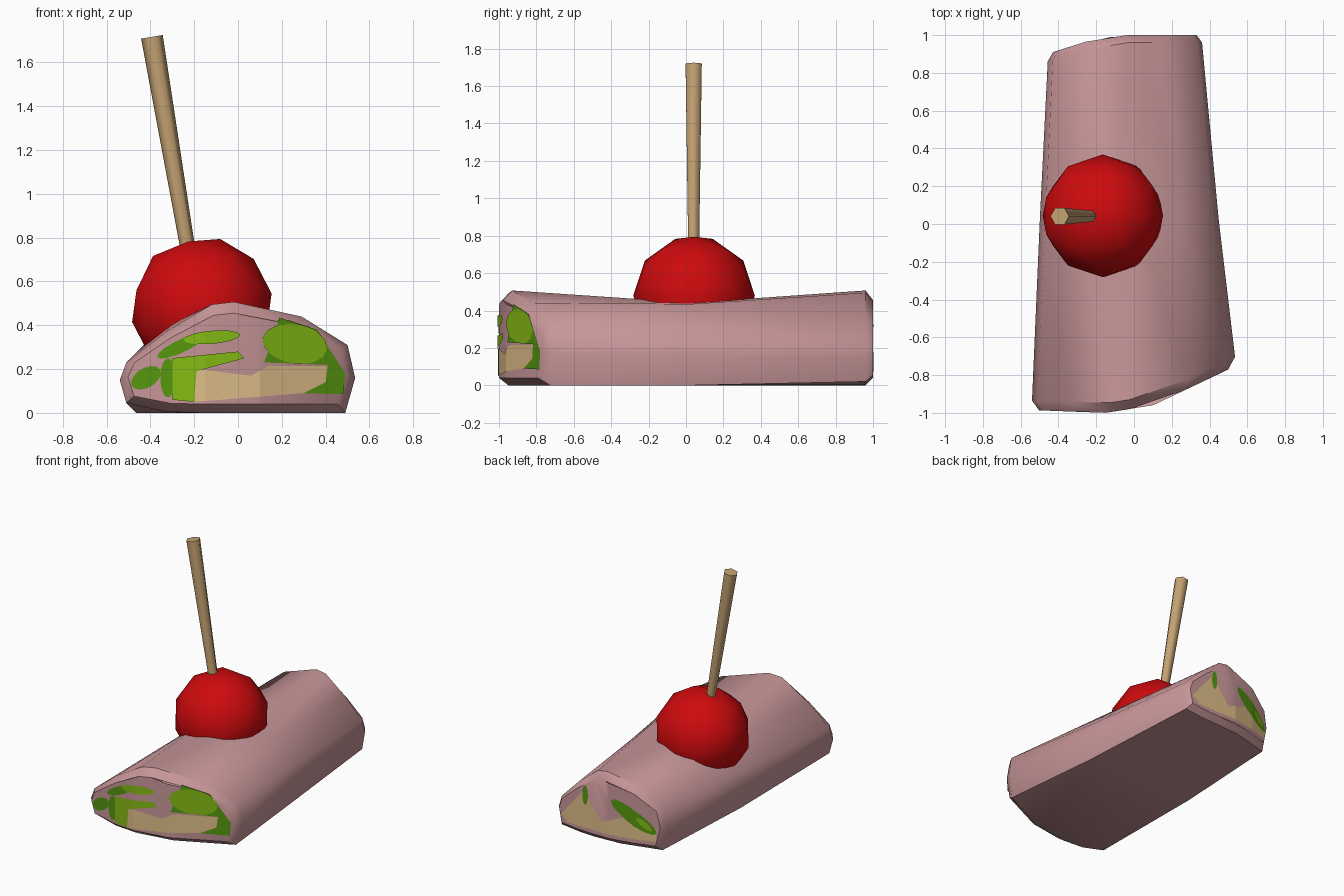
import bpy, bmesh, math
from mathutils import Vector, Matrix

if "Cube" in bpy.data.objects:
    bpy.data.objects.remove(bpy.data.objects["Cube"])

def mat(name, rgb):
    m = bpy.data.materials.new(name)
    m.diffuse_color = (*rgb, 1)
    m.use_nodes = True
    m.node_tree.nodes["Principled BSDF"].inputs["Base Color"].default_value = m.diffuse_color
    return m

PINK = mat("ham pink", (0.575, 0.305, 0.315))
TAN = mat("filling tan", (0.74, 0.52, 0.25))
LIGHT = mat("light green", (0.235, 0.50, 0.007))
DARK = mat("dark green", (0.095, 0.31, 0.005))
RED = mat("cherry red", (0.61, 0.003, 0.004))
WOOD = mat("stick wood", (0.55, 0.36, 0.17))
OFFSET = {TAN: 0.003, DARK: 0.005, LIGHT: 0.007}   # layering of the filling

def finish(bm, name, material, angle=None):
    me = bpy.data.meshes.new(name)
    bm.to_mesh(me)
    bm.free()
    me.materials.append(material)
    ob = bpy.data.objects.new(name, me)
    bpy.context.collection.objects.link(ob)
    if angle:
        bpy.ops.object.select_all(action='DESELECT')
        ob.select_set(True)
        bpy.context.view_layer.objects.active = ob
        bpy.ops.object.shade_smooth_by_angle(angle=math.radians(angle))

# Cut ends: y as a function of u (x as seen by someone facing that end)
FRONT = [(-0.54, -0.985), (-0.15, -1.0), (0.10, -0.96), (0.50, -0.77)]
BACK = [(-0.54, 1.0), (0.03, 1.0), (0.27, 0.965), (0.50, 0.91)]

def end_y(curve, u):
    for (a, ya), (b, yb) in zip(curve, curve[1:]):
        if u <= b or b == curve[-1][0]:
            return ya + (yb - ya) * (u - a) / (b - a)

def place(front, u, z, off=0.0):
    """Point on a cut end, moved outward by off; the back is narrower and turned round."""
    if front:
        return Vector((u, end_y(FRONT, u) - off, z))
    return Vector((-0.05 - 0.76 * u, end_y(BACK, u) + off, z))

def add_patch(bm, front, pts, off):
    """Flat outline folded onto a curved cut end."""
    t = bmesh.new()
    t.faces.new([t.verts.new((u, 0, z)) for u, z in pts])
    bmesh.ops.triangulate(t, faces=t.faces[:])
    for u, _ in (FRONT if front else BACK)[1:-1]:
        bmesh.ops.bisect_plane(t, geom=t.verts[:] + t.edges[:] + t.faces[:],
                               plane_co=(u, 0, 0), plane_no=(1, 0, 0))
    for v in t.verts:
        v.co = place(front, v.co.x, v.co.z, off)
    t.normal_update()
    for f in t.faces:
        if (f.normal.y > 0) == front:
            f.normal_flip()
    vm = {v: bm.verts.new(v.co) for v in t.verts}
    for f in t.faces:
        bm.faces.new([vm[v] for v in f.verts])
    t.free()

def patch(name, material, front, pts):
    bm = bmesh.new()
    add_patch(bm, front, pts, OFFSET[material])
    finish(bm, name, material)

def leaf(name, material, front, u, z, ru, rz, tilt):
    """Oval filling patch."""
    c, s = math.cos(math.radians(tilt)), math.sin(math.radians(tilt))
    ring = [(ru * math.cos(k * math.pi / 7), rz * math.sin(k * math.pi / 7)) for k in range(14)]
    patch(name, material, front, [(u + a * c - b * s, z + a * s + b * c) for a, b in ring])

# Ham roll: lofted along y; the back section is the front one turned round
front = [(-0.33, 0.005), (-0.16, 0), (0.11, 0), (0.49, 0), (0.535, 0.16), (0.50, 0.31), (0.29, 0.44),
         (-0.02, 0.507), (-0.12, 0.495), (-0.33, 0.37), (-0.51, 0.23), (-0.54, 0.15), (-0.51, 0.045)]
n = len(front)
back = [front[(15 - i) % n] for i in range(n)]
back[3] = (-0.51, 0.02)

def inset(p):
    return (p[0] * 0.93, 0.22 + (p[1] - 0.22) * 0.82)

rim_f = [place(True, *p, -0.05) for p in front]
rim_b = [place(False, *p, -0.04) for p in back]
waist = [(a + b) / 2 for a, b in zip(rim_f, rim_b)]
for p in waist:                       # squeezed under the cherry
    p.y = 0.03
    p.z = 0 if p.z < 0.03 else min(p.z, 0.442)
waist[6].z = 0.435                    # right shoulder stays level
rings = [[place(True, *inset(p)) for p in front], rim_f, waist, rim_b,
         [place(False, *inset(p)) for p in back]]
bm = bmesh.new()
vr = [[bm.verts.new(c) for c in r] for r in rings]
for a, b in zip(vr, vr[1:]):
    for i in range(n):
        j = (i + 1) % n
        bm.faces.new((a[i], a[j], b[j], b[i]))
add_patch(bm, True, [inset(p) for p in front], 0)
add_patch(bm, False, [inset(p) for p in back], 0)
bmesh.ops.remove_doubles(bm, verts=bm.verts[:], dist=0.0005)
bmesh.ops.recalc_face_normals(bm, faces=bm.faces[:])
finish(bm, "ham_roll", PINK, 40)

# Filling on the front end
patch("front_spread", TAN, True, [(-0.2, 0.05), (0.42, 0.1), (0.42, 0.215), (0.14, 0.215), (0.06, 0.17), (-0.19, 0.2)])
patch("front_leaf_right", DARK, True, [(0.3, 0.09), (0.48, 0.085), (0.49, 0.18), (0.36, 0.38), (0.19, 0.435),
                                       (0.12, 0.23), (0.41, 0.22), (0.4, 0.14)])
patch("front_leaf_left", LIGHT, True, [(-0.3, 0.06), (-0.2, 0.05), (-0.19, 0.19), (0.03, 0.25), (0, 0.28), (-0.3, 0.25)])
leaf("front_leaf_right_light", LIGHT, True, 0.26, 0.315, 0.15, 0.09, -10)
leaf("front_leaf_tip", DARK, True, -0.42, 0.16, 0.075, 0.045, 30)
leaf("front_leaf_stem", DARK, True, -0.32, 0.16, 0.035, 0.09, 0)
leaf("front_leaf_fold", DARK, True, -0.26, 0.305, 0.12, 0.03, 25)
leaf("front_leaf_top", LIGHT, True, -0.12, 0.345, 0.13, 0.03, 5)

# Filling on the back end
patch("back_spread", TAN, False, [(-0.48, 0.12), (-0.4, 0.07), (0.46, 0.07), (0.47, 0.16), (0.25, 0.24),
                                  (-0.05, 0.15), (-0.24, 0.34)])
leaf("back_leaf_left", DARK, False, -0.22, 0.31, 0.03, 0.07, 0)
leaf("back_leaf_right", DARK, False, 0.26, 0.23, 0.23, 0.055, -25)
leaf("back_leaf_light", LIGHT, False, 0.36, 0.19, 0.08, 0.022, -30)

# Cherry, tilted with the stick
bm = bmesh.new()
bmesh.ops.create_icosphere(bm, subdivisions=2, radius=0.325,
                           matrix=Matrix.Translation((-0.165, 0.043, 0.48)) @ Matrix.Rotation(math.radians(15), 4, 'Y'))
finish(bm, "cherry", RED, 60)

# Six-sided tapered stick leaning left
lo, hi = Vector((-0.16, 0.04, 0.34)), Vector((-0.393, 0.042, 1.717))
axis = hi - lo
bm = bmesh.new()
bmesh.ops.create_cone(bm, cap_ends=True, segments=6, radius1=0.027, radius2=0.05, depth=axis.length)
bm.transform(Matrix.Translation((lo + hi) / 2) @ Matrix.Rotation(math.atan2(axis.x, axis.z), 4, 'Y')
             @ Matrix.Rotation(math.radians(30), 4, 'Z'))
finish(bm, "stick", WOOD, 65)
